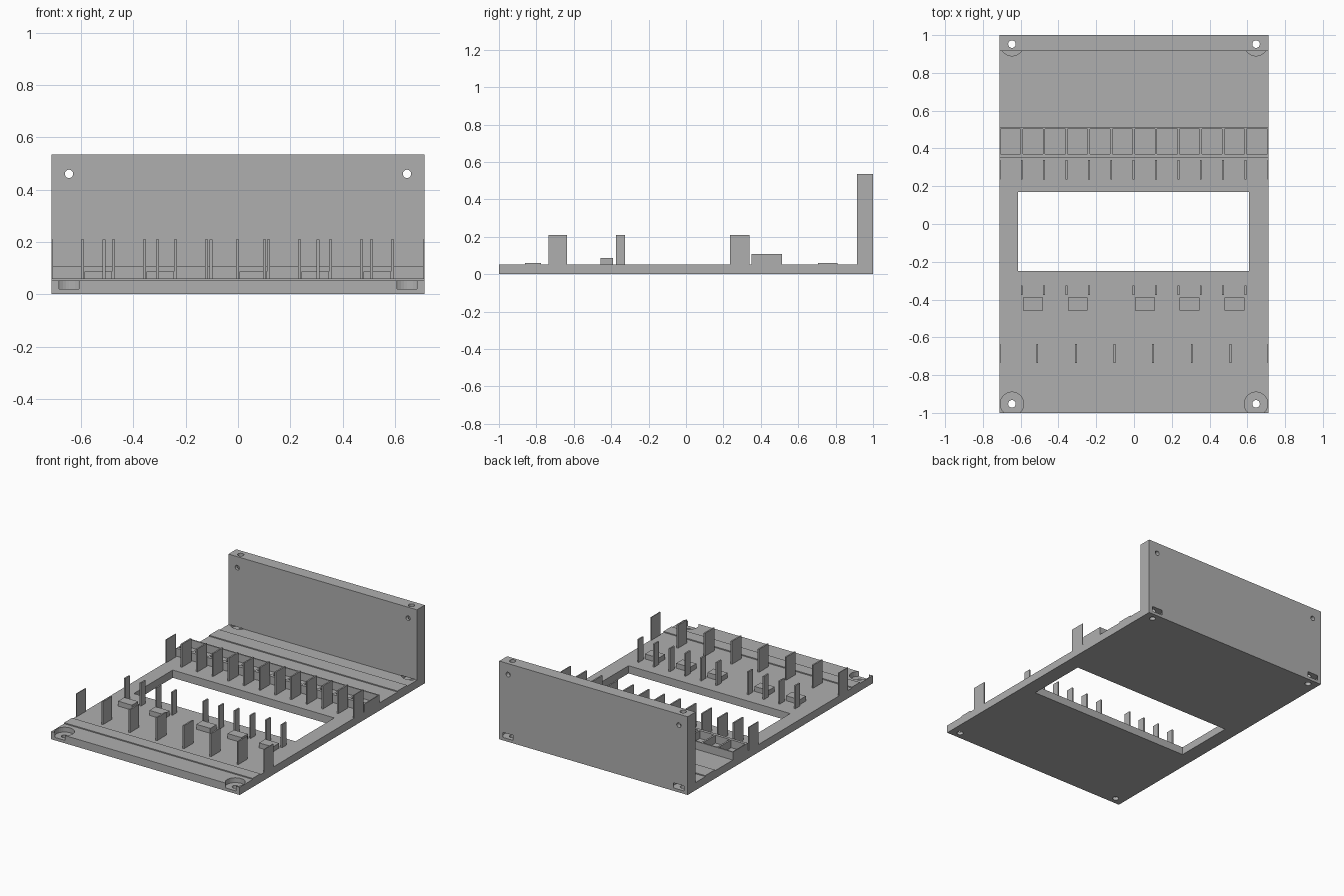
import bpy, bmesh, math
from mathutils import Matrix

cube = bpy.data.objects.get("Cube")
if cube:
    bpy.data.objects.remove(cube, do_unlink=True)

GREY = (0.43, 0.43, 0.43, 1)
mat = bpy.data.materials.new("plain_grey")
mat.use_nodes = True
mat.diffuse_color = GREY
mat.node_tree.nodes["Principled BSDF"].inputs["Base Color"].default_value = GREY

W = 0.713        # half width
TOP = 0.053      # upper face of the base plate
SINK = 0.004     # overlap of fittings into the plate
PITCH = 0.1185   # spacing of the slots


def make_object(name, bm):
    bmesh.ops.recalc_face_normals(bm, faces=bm.faces)
    mesh = bpy.data.meshes.new(name)
    bm.to_mesh(mesh)
    bm.free()
    mesh.materials.append(mat)
    obj = bpy.data.objects.new(name, mesh)
    bpy.context.collection.objects.link(obj)
    return obj


def add_box(bm, x, y, z):
    size = [b - a for a, b in (x, y, z)]
    mid = [(a + b) / 2 for a, b in (x, y, z)]
    bmesh.ops.create_cube(bm, size=1, matrix=Matrix.Translation(mid) @ Matrix.Diagonal((*size, 1)))


def boxes(name, items):
    bm = bmesh.new()
    for item in items:
        add_box(bm, *item)
    return make_object(name, bm)


def cylinder(name, radius, depth, centre, along_y=False):
    bm = bmesh.new()
    turn = Matrix.Rotation(math.pi / 2 if along_y else 0, 4, 'X')
    bmesh.ops.create_cone(bm, cap_ends=True, segments=32, radius1=radius, radius2=radius,
                          depth=depth, matrix=Matrix.Translation(centre) @ turn)
    return make_object(name, bm)


def cut(target, cutter):
    cutter.hide_render = True
    mod = target.modifiers.new("cut", 'BOOLEAN')
    mod.operation = 'DIFFERENCE'
    mod.solver = 'EXACT'
    mod.object = cutter
    bpy.context.view_layer.objects.active = target
    bpy.ops.object.modifier_apply(modifier=mod.name)
    bpy.data.objects.remove(cutter, do_unlink=True)


# Base plate with two low ridges and the tall back wall, as one side profile
profile = [(-1, 0), (1, 0), (1, 0.535), (0.915, 0.535), (0.915, TOP),
           (0.81, TOP), (0.81, 0.06), (0.705, 0.06), (0.705, TOP),
           (-0.775, TOP), (-0.775, 0.06), (-0.86, 0.06), (-0.86, TOP), (-1, TOP)]
bm = bmesh.new()
face = bm.faces.new([bm.verts.new((-W, y, z)) for y, z in profile])
ext = bmesh.ops.extrude_face_region(bm, geom=[face])
bmesh.ops.translate(bm, vec=(2 * W, 0, 0),
                    verts=[v for v in ext["geom"] if isinstance(v, bmesh.types.BMVert)])
base = make_object("base_and_back_wall", bm)

# Large window and the corner screw holes
cut(base, boxes("window_cutter", [((-0.613, 0.61), (-0.25, 0.17), (-0.1, 0.2))]))
for sx in (-1, 1):
    x = sx * 0.646
    for sy in (-1, 1):
        cut(base, cylinder("counterbore_cutter", 0.062, 0.035, (x, sy * 0.952, 0.0375)))
        cut(base, cylinder("screw_hole_cutter", 0.02, 1.4, (x, sy * 0.952, 0.3)))
    cut(base, cylinder("wall_hole_cutter", 0.016, 0.3, (x, 0.95, 0.46), along_y=True))


def fins(name, centres, y, ends=True):
    z = (TOP - SINK, 0.21)
    items = [((x - 0.005, x + 0.005), y, z) for x in centres]
    if ends:
        items += [((-W, -W + 0.006), y, z), ((W - 0.006, W), y, z)]
    return boxes(name, items)


# Three rows of upright fins
slots = [-0.002 + PITCH * i for i in range(-5, 6)]
fins("rear_fins", slots, (0.235, 0.34))
fins("middle_fins", [x for i, x in enumerate(slots) if i != 4], (-0.375, -0.325), ends=False)
fins("front_fins", [-0.001 + 0.2045 * (i - 2.5) for i in range(6)], (-0.735, -0.635))

# Low support blocks between pairs of middle fins
boxes("support_blocks", [((slots[i] + 0.007, slots[i] + 0.112), (-0.457, -0.39),
                          (TOP - SINK, 0.087)) for i in (0, 2, 5, 7, 9)])

# Row of open compartments: long walls, thin ends and dividers
z = (TOP - SINK, 0.107)
tray = [((-W, W), (0.35, 0.37), z), ((-W, W), (0.504, 0.513), z)]
tray += [((x - 0.006, x + 0.006), (0.37, 0.504), z) for x in slots]
tray += [((-W, -W + 0.006), (0.37, 0.504), z), ((W - 0.006, W), (0.37, 0.504), z)]
boxes("compartment_row", tray)
